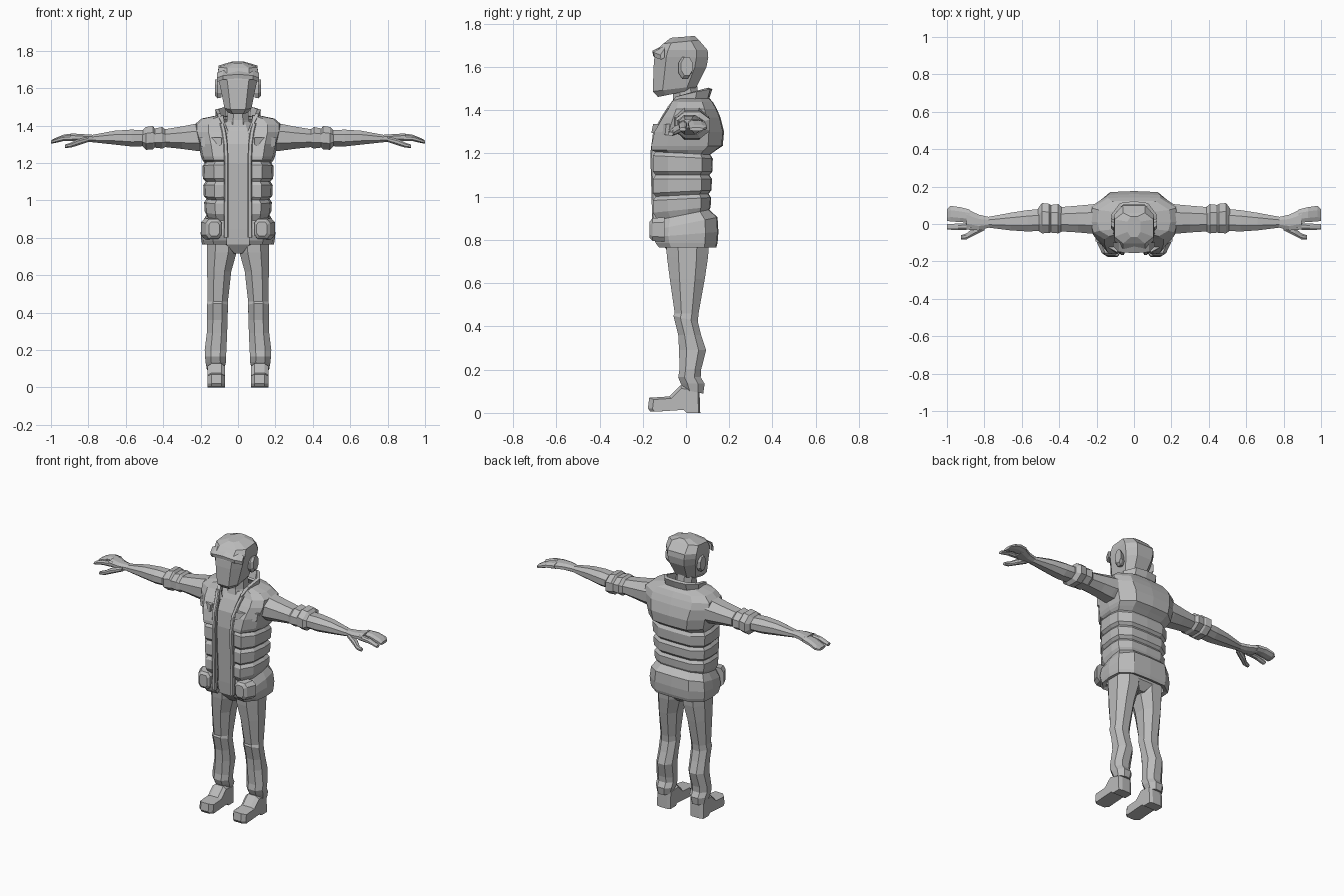
import bpy, bmesh
from mathutils import Vector

grey = bpy.data.materials.new("plain_grey")
grey.diffuse_color = (0.5, 0.5, 0.5, 1)


def loft(name, rings, closed=True, mirror=False, solid=0.0):
    """Skin a stack of rings; open stacks become sheets given thickness inward."""
    bm = bmesh.new()
    rows = [[bm.verts.new(p) for p in r] for r in rings]
    n = len(rows[0])
    for a, b in zip(rows, rows[1:]):
        for i in range(n if closed else n - 1):
            j = (i + 1) % n
            bm.faces.new((a[i], a[j], b[j], b[i]))
    if closed:
        bm.faces.new(rows[0])
        bm.faces.new(rows[-1])
    bmesh.ops.recalc_face_normals(bm, faces=bm.faces)
    if not closed:
        out = 0
        for f in bm.faces:
            c = f.calc_center_median()
            out += f.normal.dot(Vector((c.x, c.y - 0.02, 0)))
        if out < 0:
            bmesh.ops.reverse_faces(bm, faces=bm.faces)
    me = bpy.data.meshes.new(name)
    bm.to_mesh(me)
    bm.free()
    me.materials.append(grey)
    ob = bpy.data.objects.new(name, me)
    bpy.context.collection.objects.link(ob)
    if mirror:
        m = ob.modifiers.new("mirror", 'MIRROR')
        m.use_clip = True
    if solid:
        s = ob.modifiers.new("thickness", 'SOLIDIFY')
        s.thickness, s.offset = solid, -1
    return ob


def octagon(a0, a1, b0, b1, c=0.28):
    """Chamfered rectangle in two axes."""
    da, db = (a1 - a0) * c, (b1 - b0) * c
    return [(a0 + da, b0), (a1 - da, b0), (a1, b0 + db), (a1, b1 - db),
            (a1 - da, b1), (a0 + da, b1), (a0, b1 - db), (a0, b0 + db)]


def zring(z, x0, x1, y0, y1, c=0.28, tilt=0.0):
    return [(x, y, z + tilt * y) for x, y in octagon(x0, x1, y0, y1, c)]


def xring(x, y0, y1, z0, z1, c=0.28):
    return [(x, y, z) for y, z in octagon(y0, y1, z0, z1, c)]


def yring(y, x0, x1, z0, z1, c=0.2):
    return [(x, y, z) for x, z in octagon(x0, x1, z0, z1, c)]


# Head: jaw, face, skull
loft("head", [
    zring(1.487, -.055, .055, -.130, .035, .25, .2),
    zring(1.505, -.072, .072, -.153, .050, .22, .12),
    zring(1.60, -.094, .094, -.150, .095, .22),
    zring(1.645, -.104, .104, -.146, .103, .22),
    zring(1.677, -.108, .108, -.135, .100, .22),
    zring(1.718, -.104, .104, -.105, .060, .22, .1),
    zring(1.740, -.035, .035, -.070, .040, .25, .08)])

# Brim over the forehead
loft("brim", [[(x, -.10, z - .012), (x, y, z - .022), (x, y - .004, z), (x, -.10, z + .028)]
              for x, y, z in ((-.112, -.115, 1.655), (-.08, -.146, 1.667),
                              (0, -.152, 1.674), (.08, -.146, 1.667), (.112, -.115, 1.655))])

# Ears
loft("ear", [xring(.088, -.028, .018, 1.55, 1.635), xring(.110, -.035, .026, 1.545, 1.645),
             xring(.124, -.022, .030, 1.56, 1.645)], mirror=True)

# Neck and shirt
loft("neck", [zring(1.36, -.075, .075, -.075, .08), zring(1.43, -.058, .058, -.06, .06),
              zring(1.53, -.055, .055, -.06, .05)])
loft("shirt", [zring(.845, -.14, .14, -.108, .09), zring(.95, -.14, .14, -.112, .09),
               zring(1.2, -.15, .15, -.122, .10), zring(1.3, -.15, .15, -.112, .11),
               zring(1.37, -.12, .12, -.082, .10), zring(1.42, -.08, .08, -.055, .08)])


# Padded vest: level = height, half width, front, back, opening half width, tilt
def vest_ring(z, hw, yf, yb, xo=.06, tilt=0.0):
    pts = [(xo, yf + .006), (hw * .68, yf), (hw * .94, yf * .55), (hw, .01),
           (hw * .97, yb * .6), (hw * .60, yb * .97), (0, yb)]
    return [(x, y, z + tilt * y) for x, y in pts]


levels = [(.765, .192, -.125, .140), (.785, .196, -.140, .146), (.825, .200, -.150, .150, .06, .08),
          (.875, .192, -.148, .146, .06, .2), (.918, .168, -.132, .108, .06, .2)]
seams = [.925, 1.008, 1.100, 1.200]
for i, (lo, hi) in enumerate(zip(seams, seams[1:])):
    w, t = .178 + .005 * i, .10 - .05 * i
    levels += [(lo + .016, w, -.153, .114 + .004 * i, .06, t),
               (hi - .018, w + .003, -.153, .116 + .004 * i, .06, t - .05),
               (hi, w - .010, -.140, .104 + .004 * i, .06, t - .05)]
levels += [(1.215, .190, -.160, .140, .055), (1.235, .198, -.160, .170, .055),
           (1.30, .212, -.146, .176, .06), (1.365, .232, -.108, .160, .066),
           (1.405, .232, -.082, .143, .072), (1.437, .195, -.066, .125, .076),
           (1.455, .110, -.050, .108, .078)]
loft("vest", [vest_ring(*l) for l in levels], closed=False, mirror=True, solid=.025)

# Standing collar, open at the front
low = [(.066, -.095, 1.355), (.108, -.050, 1.405), (.118, .040, 1.435), (.075, .098, 1.445), (0, .105, 1.447)]
high = [(.088, -.085, 1.415), (.112, -.048, 1.462), (.122, .050, 1.485), (.075, .112, 1.497), (0, .122, 1.498)]
loft("collar", [low, high], closed=False, mirror=True, solid=.02)

# Raised placket along each vest edge
loft("placket", [zring(z, x, x + .024, y, y + .03, .2) for z, x, y in
                 ((.80, .052, -.156), (.95, .052, -.158), (1.2, .05, -.165),
                  (1.30, .054, -.152), (1.37, .064, -.113), (1.41, .074, -.088))], mirror=True)

# Hip pockets and chest flaps
loft("hip_pocket", [yring(-.10, .085, .198, .79, .905), yring(-.155, .088, .172, .795, .90),
                    yring(-.168, .10, .155, .81, .885)], mirror=True)
loft("chest_flap", [[(.088, y0, 1.335), (.205, y0 + .06, 1.335), (.198, y0 + .055, 1.285), (.088, y0 - .008, 1.295)]
                    for y0 in (-.11, -.152)], mirror=True)

# Trousers: seat and legs
loft("trouser_seat", [zring(.715, -.035, .035, -.06, .07), zring(.765, -.14, .14, -.098, .105),
                      zring(.86, -.155, .155, -.105, .105)])
loft("trouser_leg", [
    zring(.82, .002, .166, -.095, .108), zring(.72, .008, .166, -.088, .102),
    zring(.62, .036, .165, -.075, .087), zring(.46, .054, .162, -.052, .058),
    zring(.435, .054, .166, -.058, .055, .28, -.25), zring(.36, .056, .165, -.036, .070),
    zring(.29, .058, .167, -.032, .093), zring(.20, .062, .178, -.030, .070),
    zring(.165, .064, .176, -.036, .068), zring(.135, .064, .174, -.024, .086),
    zring(.105, .076, .166, -.008, .080, .28, -.2)], mirror=True)

# Shoes: side profile swept across the width
shoe = [(.066, 0), (.004, 0), (-.012, .016), (-.165, .006), (-.176, .022), (-.170, .070),
        (-.078, .076), (-.024, .128), (.062, .118)]
loft("shoe", [[(x, y * s, z * t) for y, z in shoe] for x, s, t in
              ((.070, .86, .88), (.088, 1, 1), (.142, 1, 1), (.164, .88, .88))], mirror=True)

# Arms with a rolled sleeve cuff
loft("upper_arm", [xring(.17, -.055, .11, 1.265, 1.42), xring(.225, -.052, .105, 1.265, 1.410),
                   xring(.30, -.045, .098, 1.275, 1.395), xring(.42, -.038, .088, 1.288, 1.375)], mirror=True)
loft("sleeve_cuff", [xring(.385, -.040, .090, 1.287, 1.375), xring(.405, -.050, .106, 1.277, 1.392),
                     xring(.445, -.046, .102, 1.282, 1.384), xring(.455, -.048, .108, 1.272, 1.398),
                     xring(.492, -.050, .112, 1.270, 1.392), xring(.512, -.036, .085, 1.290, 1.372)], mirror=True)
loft("forearm", [xring(.48, -.036, .082, 1.290, 1.374), xring(.57, -.040, .074, 1.288, 1.378),
                 xring(.66, -.034, .060, 1.298, 1.372), xring(.79, -.018, .036, 1.312, 1.348)], mirror=True)

# Hands: palm with joined fingers, index finger and thumb
loft("palm", [xring(.77, -.018, .036, 1.312, 1.350), xring(.83, -.034, .050, 1.314, 1.354),
              xring(.895, -.030, .080, 1.318, 1.358)], mirror=True)
loft("joined_fingers", [xring(.88, .008, .078, 1.320, 1.357), xring(.93, .010, .090, 1.318, 1.352),
                        xring(.98, .014, .097, 1.306, 1.332), xring(1.0, .016, .080, 1.304, 1.320)], mirror=True)
loft("index_finger", [xring(.87, -.030, .006, 1.318, 1.352), xring(.94, -.032, .002, 1.316, 1.344),
                      xring(1.0, -.030, .000, 1.303, 1.320)], mirror=True)
loft("thumb", [xring(.80, -.034, .005, 1.312, 1.340), xring(.86, -.064, -.022, 1.292, 1.326),
               xring(.895, -.082, -.050, 1.282, 1.308), xring(.925, -.082, -.060, 1.280, 1.298)], mirror=True)
